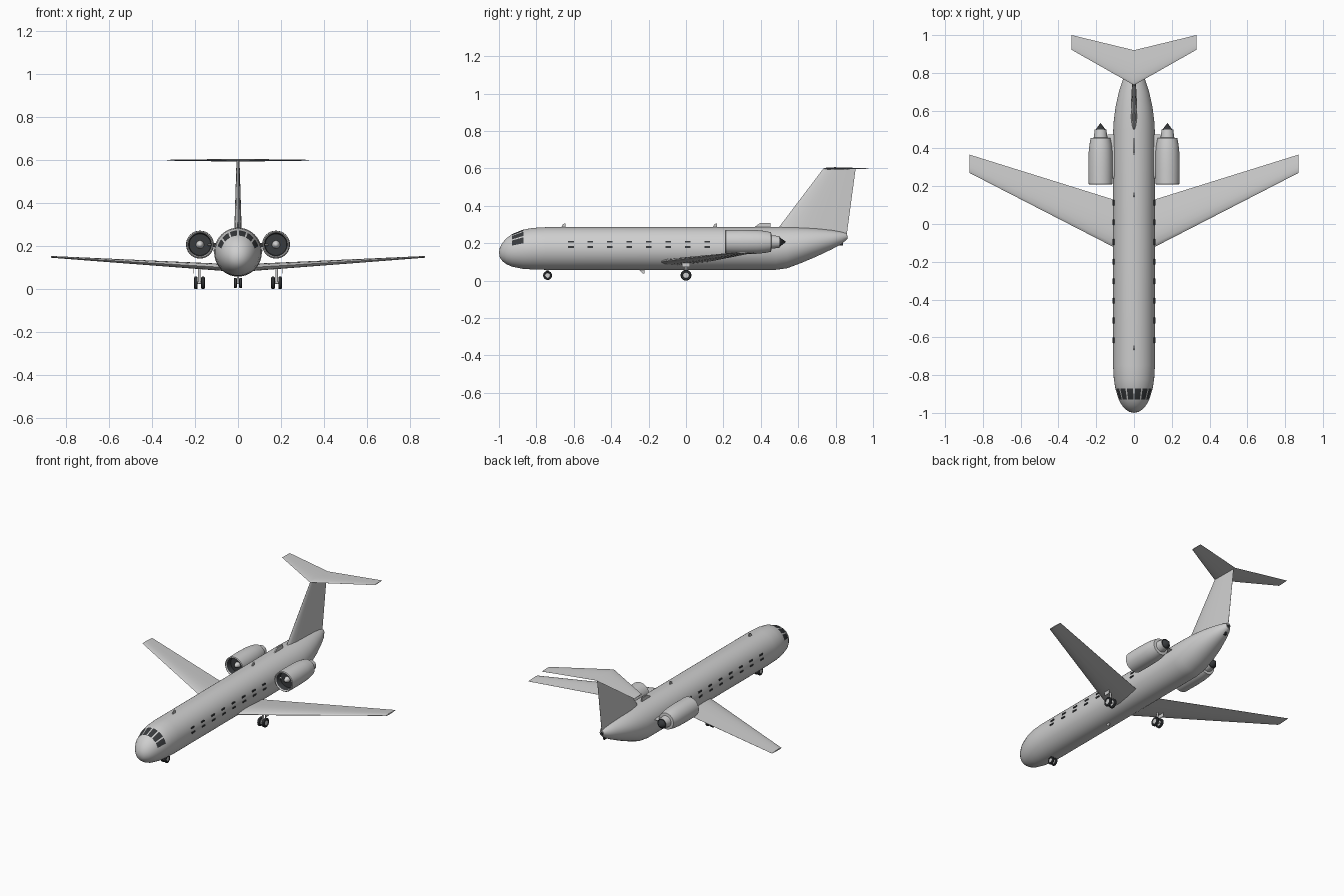
import bpy, bmesh
from math import sin, cos, pi, radians
from mathutils import Vector

start_cube = bpy.data.objects.get("Cube")
if start_cube:
    bpy.data.objects.remove(start_cube, do_unlink=True)


def make_material(name, red, green, blue):
    mat = bpy.data.materials.new(name)
    mat.use_nodes = True
    mat.diffuse_color = (red, green, blue, 1)
    shader = next(n for n in mat.node_tree.nodes if n.type == 'BSDF_PRINCIPLED')
    shader.inputs["Base Color"].default_value = (red, green, blue, 1)
    return mat


GREY, DARK = 0, 1
MATERIALS = [make_material("light_grey", 0.62, 0.62, 0.62),
             make_material("dark_grey", 0.04, 0.043, 0.047)]


def loft(name, rings, paint=lambda ring, side: GREY, angle=35):
    """Skin a list of equal closed rings and cap both ends."""
    bm = bmesh.new()
    rows = [[bm.verts.new(p) for p in ring] for ring in rings]
    count = len(rows[0])
    for i, (a, b) in enumerate(zip(rows, rows[1:])):
        for j in range(count):
            k = (j + 1) % count
            bm.faces.new((a[j], a[k], b[k], b[j])).material_index = paint(i, j)
    bm.faces.new(rows[0]).material_index = paint(0, 0)
    bm.faces.new(rows[-1]).material_index = paint(len(rows) - 2, 0)
    bmesh.ops.remove_doubles(bm, verts=bm.verts, dist=1e-5)
    bmesh.ops.recalc_face_normals(bm, faces=bm.faces)
    mesh = bpy.data.meshes.new(name)
    bm.to_mesh(mesh)
    bm.free()
    for mat in MATERIALS:
        mesh.materials.append(mat)
    obj = bpy.data.objects.new(name, mesh)
    bpy.context.collection.objects.link(obj)
    bpy.ops.object.select_all(action='DESELECT')
    obj.select_set(True)
    bpy.context.view_layer.objects.active = obj
    bpy.ops.object.shade_smooth_by_angle(angle=radians(angle))
    return obj


def lathe(name, profile, centre, axis, colours, sides=32):
    """Turn (distance, radius) pairs about the x, y or z axis."""
    rings = []
    for along, radius in profile:
        ring = []
        for s in range(sides):
            a = 2 * pi * s / sides
            u, v = radius * cos(a), radius * sin(a)
            offset = {'x': (along, u, v), 'y': (u, along, v), 'z': (u, v, along)}[axis]
            ring.append(Vector(centre) + Vector(offset))
        rings.append(ring)
    return loft(name, rings, lambda i, j: colours[i])


def box(name, centre, size, colour=GREY):
    x, y, z = centre
    sx, sy, sz = (s / 2 for s in size)
    rings = [[(x + d, y - sy, z - sz), (x + d, y + sy, z - sz),
              (x + d, y + sy, z + sz), (x + d, y - sy, z + sz)] for d in (-sx, sx)]
    return loft(name, rings, lambda i, j: colour)


def plate(name, outline, thickness):
    """Upright plate on the centre line from a (y, z) outline."""
    return loft(name, [[(d * thickness / 2, y, z) for y, z in outline] for d in (-1, 1)])


FOIL = [(0.02, 0.3), (0.08, 0.65), (0.2, 0.95), (0.35, 1), (0.6, 0.7), (0.85, 0.27)]


def foil_ring(lead, trail, thickness, axis):
    """Aerofoil section between two points, thickened along an axis."""
    lead, trail, axis = Vector(lead), Vector(trail), Vector(axis) * thickness / 2
    section = ([(0, 0)] + FOIL + [(1, 0.04), (1, -0.04)]
               + [(u, -h) for u, h in reversed(FOIL)])
    return [lead.lerp(trail, u) + axis * h for u, h in section]


# Fuselage sections: y, half width, bottom, top
SECTIONS = [
    (-1.0, 0, 0.15, 0.15), (-0.995, 0.025, 0.123, 0.178), (-0.98, 0.047, 0.103, 0.204),
    (-0.96, 0.064, 0.088, 0.227), (-0.93, 0.081, 0.075, 0.249), (-0.87, 0.099, 0.063, 0.273),
    (-0.82, 0.107, 0.06, 0.282), (-0.75, 0.111, 0.058, 0.286), (0.48, 0.111, 0.058, 0.286),
    (0.54, 0.108, 0.066, 0.286), (0.62, 0.098, 0.096, 0.284), (0.7, 0.08, 0.13, 0.279),
    (0.78, 0.054, 0.168, 0.27), (0.83, 0.034, 0.195, 0.261), (0.86, 0.014, 0.22, 0.252)]
SIDES = 72
COCKPIT = 4


def cockpit_paint(ring, side):
    # Three panes per side, separated by narrow posts
    step = min(side + 1, SIDES - side - 1)
    return DARK if ring == COCKPIT and step < 15 and step % 5 else GREY


angles = [2 * pi * (j + 0.5) / SIDES for j in range(SIDES)]
loft("fuselage", [[(w * sin(a), y, (lo + hi) / 2 + (hi - lo) / 2 * cos(a)) for a in angles]
                  for y, w, lo, hi in SECTIONS], cockpit_paint)
lathe("tail_exhaust", [(0, 0.011), (0.008, 0.009)], (0, 0.856, 0.233), 'y', [DARK], 16)
box("tail_vent", (0, 0.83, 0.195), (0.012, 0.018, 0.016), DARK)

# Fin and small plates along the centre line
loft("tail_fin", [foil_ring((0, 0.47, 0.25), (0, 0.86, 0.25), 0.036, (1, 0, 0)),
                  foil_ring((0, 0.735, 0.6), (0, 0.907, 0.6), 0.014, (1, 0, 0))])
plate("dorsal_intake", [(0.366, 0.28), (0.366, 0.287), (0.398, 0.309),
                        (0.452, 0.309), (0.452, 0.28)], 0.008)
for name, y in (("front_antenna", -0.67), ("rear_antenna", 0.14)):
    plate(name, [(y, 0.28), (y + 0.012, 0.303), (y + 0.026, 0.306), (y + 0.026, 0.28)], 0.006)
plate("belly_antenna", [(-0.258, 0.065), (-0.232, 0.039), (-0.222, 0.039), (-0.222, 0.065)], 0.006)

# Engine profile: intake, cowl, nozzle and exhaust cone
COWL = [(0.25, 0), (0.25, 0.05), (0.215, 0.054), (0.209, 0.059), (0.213, 0.064),
        (0.3, 0.065), (0.38, 0.063), (0.42, 0.059), (0.455, 0.052), (0.457, 0.036),
        (0.5, 0.031), (0.5, 0.026), (0.535, 0)]
COWL_PAINT = [DARK] * 2 + [GREY] * 8 + [DARK] * 2


def wheel(name, x, y, z, radius, width):
    h = width / 2
    profile = [(-h * 0.8, 0), (-h * 0.8, radius * 0.55), (-h, radius * 0.62), (-h, radius * 0.85),
               (-h * 0.6, radius), (h * 0.6, radius), (h, radius * 0.85),
               (h, radius * 0.62), (h * 0.8, radius * 0.55), (h * 0.8, 0)]
    lathe(name, profile, (x, y, z), 'x', [GREY] + [DARK] * 7 + [GREY], 24)


UP = (0, 0, 1)
for side, label in ((1, "left"), (-1, "right")):
    # Wing, tailplane and pylon
    loft(label + "_wing", [
        foil_ring((side * 0.05, -0.152, 0.1), (side * 0.05, 0.111, 0.1), 0.034, UP),
        foil_ring((side * 0.87, 0.27, 0.15), (side * 0.87, 0.367, 0.15), 0.008, UP)])
    loft(label + "_tailplane", [
        foil_ring((0, 0.735, 0.6), (0, 0.92, 0.6), 0.013, UP),
        foil_ring((side * 0.33, 0.922, 0.6), (side * 0.33, 1.0, 0.6), 0.004, UP)])
    loft(label + "_pylon", [
        foil_ring((side * x, 0.24, 0.205), (side * x, 0.475, 0.205), 0.02, UP)
        for x in (0.07, 0.14)])

    # Engine
    centre = (side * 0.177, 0, 0.207)
    lathe(label + "_engine", COWL, centre, 'y', COWL_PAINT, 40)
    lathe(label + "_spinner", [(0.222, 0), (0.23, 0.011), (0.251, 0.019)], centre, 'y', [GREY] * 2, 24)

    # Cabin windows in two rows
    for i in range(8):
        for row, x, z in (("upper", 0.106, 0.208), ("lower", 0.111, 0.18)):
            box(f"{label}_{row}_window_{i + 1}", (side * x, -0.615 + 0.104 * i, z),
                (0.008, 0.03, 0.009), DARK)

    # Main landing gear and nose wheel
    for part, x in (("inner", 0.163), ("outer", 0.196)):
        wheel(f"{label}_{part}_wheel", side * x, 0, 0.029, 0.029, 0.017)
    lathe(label + "_main_axle", [(-0.016, 0.006), (0.016, 0.006)],
          (side * 0.18, 0, 0.029), 'x', [GREY], 12)
    lathe(label + "_main_strut", [(0.025, 0.006), (0.11, 0.006)],
          (side * 0.18, 0, 0), 'z', [GREY], 12)
    box(label + "_gear_door", (side * 0.208, 0, 0.09), (0.003, 0.042, 0.035))
    wheel(label + "_nose_wheel", side * 0.012, -0.74, 0.028, 0.024, 0.014)

lathe("nose_axle", [(-0.01, 0.005), (0.01, 0.005)], (0, -0.74, 0.028), 'x', [GREY], 12)
lathe("nose_strut", [(0.025, 0.005), (0.08, 0.005)], (0, -0.74, 0), 'z', [GREY], 12)
